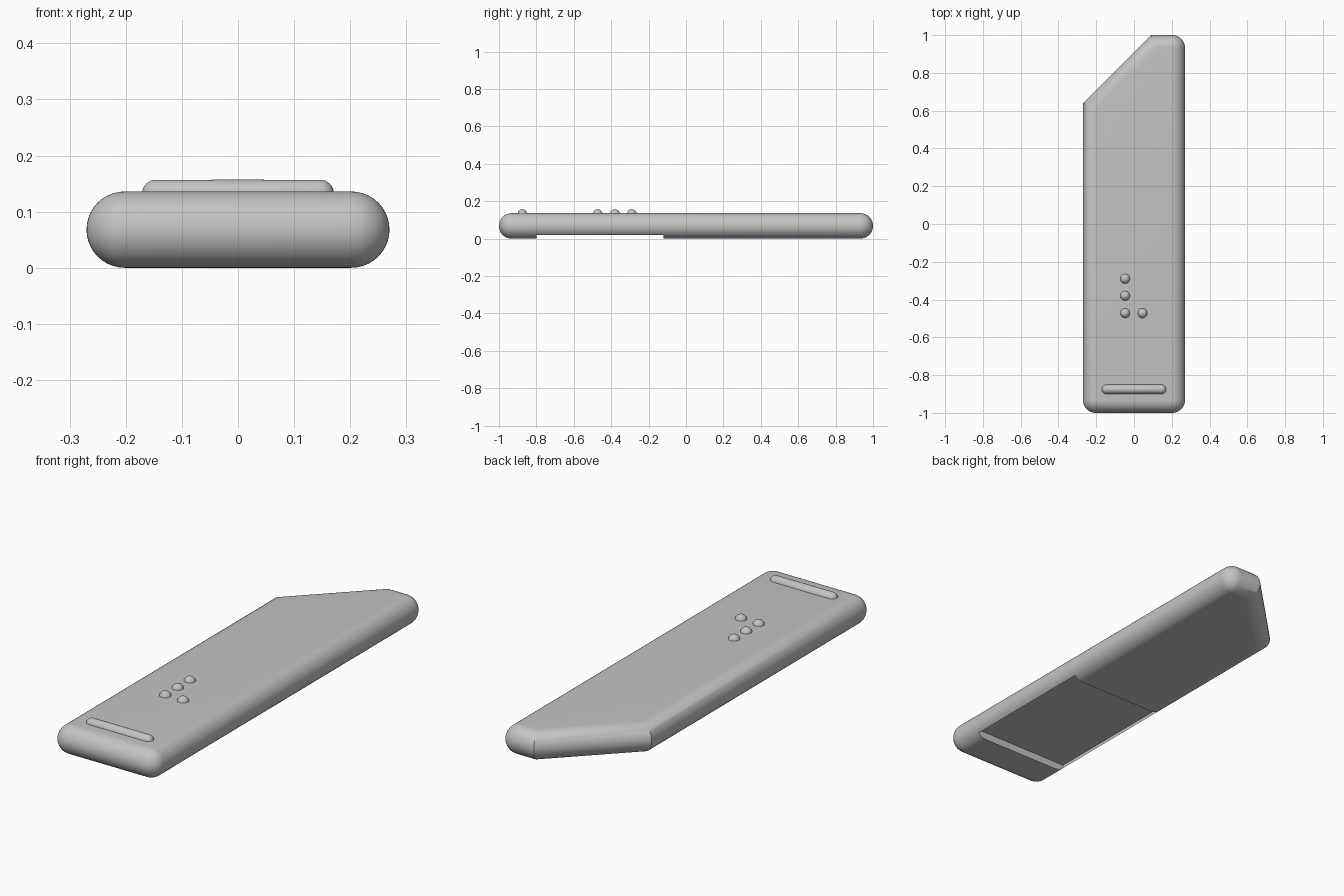
import bpy, bmesh
from math import sin, cos, pi, radians, sqrt

cube = bpy.data.objects.get("Cube")
if cube:
    bpy.data.objects.remove(cube, do_unlink=True)

grey = bpy.data.materials.new("plain_grey")
grey.use_nodes = True
COLOUR = (0.55, 0.55, 0.55, 1)
grey.diffuse_color = COLOUR
grey.node_tree.nodes["Principled BSDF"].inputs["Base Color"].default_value = COLOUR

HALF_W, HALF_L = 0.27, 1.0     # body half width and half length
R = 0.068                      # edge radius, half of the thickness
CUT = 0.36                     # size of the slanted corner
TOP = 2 * R


def make_object(name, bm):
    mesh = bpy.data.meshes.new(name)
    bm.to_mesh(mesh)
    bm.free()
    mesh.materials.append(grey)
    obj = bpy.data.objects.new(name, mesh)
    bpy.context.collection.objects.link(obj)
    return obj


def select(obj):
    bpy.ops.object.select_all(action='DESELECT')
    obj.select_set(True)
    bpy.context.view_layer.objects.active = obj


def smooth(obj):
    select(obj)
    bpy.ops.object.shade_smooth_by_angle(angle=radians(30))


def outline(inset, steps=10):
    """Plan of the body: three round corners and one mitred slanted corner."""
    rad = R - inset
    cx, cy = HALF_W - R, HALF_L - R
    pts = []
    for sx, sy, start in ((-1, -1, pi), (1, -1, 1.5 * pi), (1, 1, 0)):
        for i in range(steps + 1):
            a = start + i / steps * pi / 2
            pts.append((sx * cx + rad * cos(a), sy * cy + rad * sin(a)))
    mitre = (sqrt(2) - 1) * inset
    pts.append((-HALF_W + CUT + mitre, HALF_L - inset))
    pts.append((-HALF_W + inset, HALF_L - CUT - mitre))
    return pts


# Body: stacked outlines following a half-round edge
bm = bmesh.new()
RINGS = 20
rings = []
for k in range(RINGS + 1):
    t = -pi / 2 + pi * k / RINGS
    z = R + R * sin(t)
    rings.append([bm.verts.new((x, y, z)) for x, y in outline(R - R * cos(t))])
for low, high in zip(rings, rings[1:]):
    n = len(low)
    for i in range(n):
        j = (i + 1) % n
        bm.faces.new((low[i], low[j], high[j], high[i]))
bm.faces.new(rings[-1])
bm.faces.new(rings[0][::-1])
bmesh.ops.remove_doubles(bm, verts=bm.verts, dist=1e-5)
bmesh.ops.recalc_face_normals(bm, faces=bm.faces)
body = make_object("body", bm)

# Shallow rectangular recess in the underside
bm = bmesh.new()
bmesh.ops.create_cube(bm, size=1)
bmesh.ops.scale(bm, vec=(0.5, 0.68, 0.07), verts=bm.verts)
bmesh.ops.translate(bm, vec=(0, -0.46, 0), verts=bm.verts)
cutter = make_object("recess_cutter", bm)
cutter.hide_render = True
mod = body.modifiers.new("recess", 'BOOLEAN')
mod.operation = 'DIFFERENCE'
mod.solver = 'EXACT'
mod.object = cutter
select(body)
bpy.ops.object.modifier_apply(modifier=mod.name)
bpy.data.objects.remove(cutter, do_unlink=True)
smooth(body)


def bump(name, x, y, radius, stretch=0.0):
    """Half-sunk ball, optionally pulled out along x into a round-ended bar."""
    bm = bmesh.new()
    bmesh.ops.create_uvsphere(bm, u_segments=32, v_segments=16, radius=radius)
    for v in bm.verts:
        if abs(v.co.x) > 1e-5:
            v.co.x += stretch if v.co.x > 0 else -stretch
    obj = make_object(name, bm)
    obj.location = (x, y, TOP + 0.021 - radius)
    smooth(obj)


# Raised bar near the front edge
bump("front_bar", 0, -0.875, 0.025, 0.146)

# Group of small raised bumps
for i, (x, y) in enumerate(((-0.047, -0.29), (-0.047, -0.38),
                            (-0.047, -0.472), (0.045, -0.472))):
    bump(f"round_bump_{i + 1}", x, y, 0.026)
